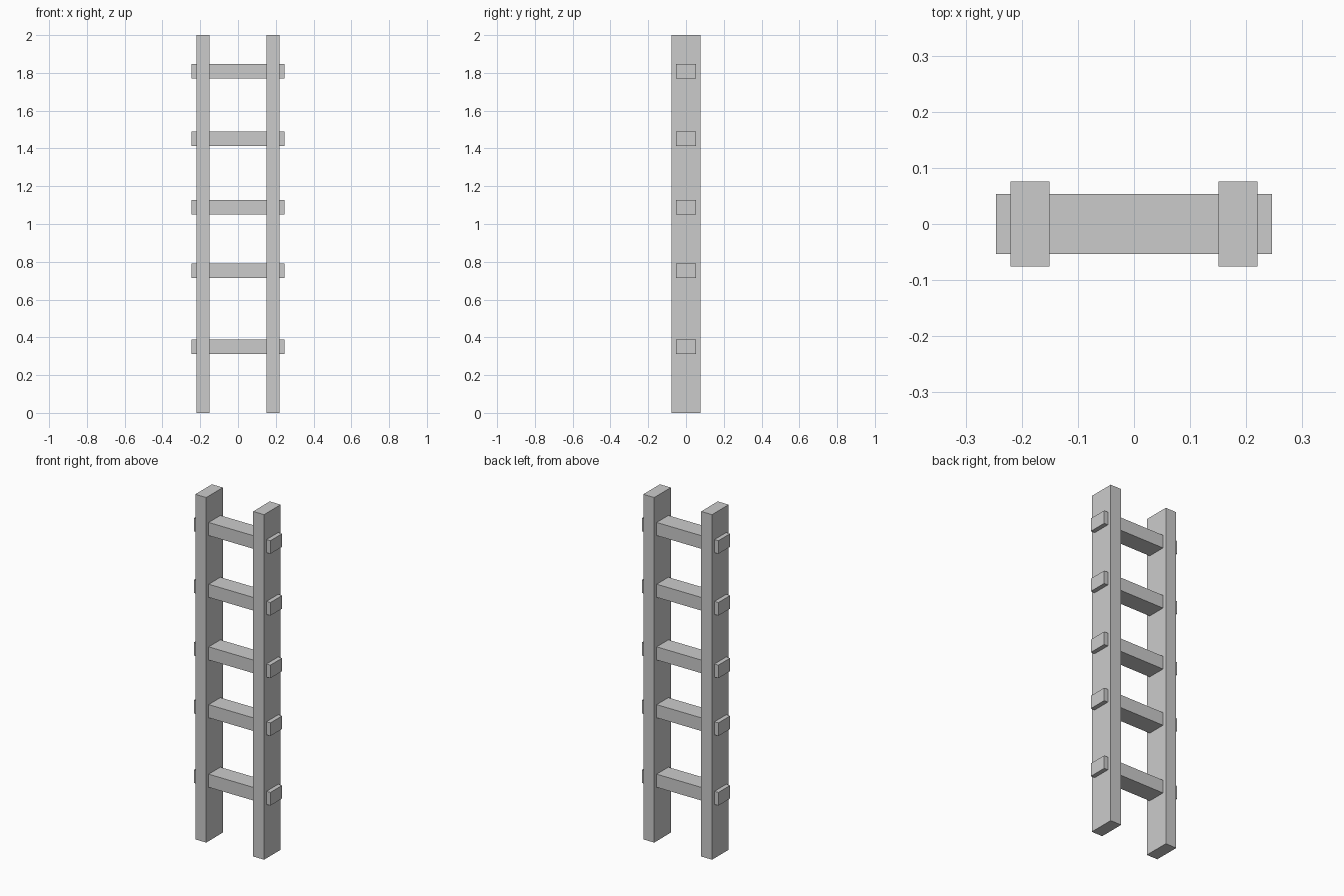
import bpy

if "Cube" in bpy.data.objects:
    bpy.data.objects.remove(bpy.data.objects["Cube"])


def box(name, center, size):
    bpy.ops.mesh.primitive_cube_add(size=1, location=center)
    obj = bpy.context.object
    obj.name = name
    obj.scale = size
    bpy.ops.object.transform_apply(location=False, rotation=False, scale=True)
    return obj


# Two upright side rails
for side, label in ((-1, "left"), (1, "right")):
    box(f"{label}_rail", (side * 0.1855, 0, 1.0), (0.07, 0.152, 2.0))

# Unevenly spaced rungs passing through the rails
for i, z in enumerate((0.350, 0.753, 1.088, 1.451, 1.809), 1):
    box(f"rung_{i}", (0, 0, z), (0.491, 0.107, 0.076))
